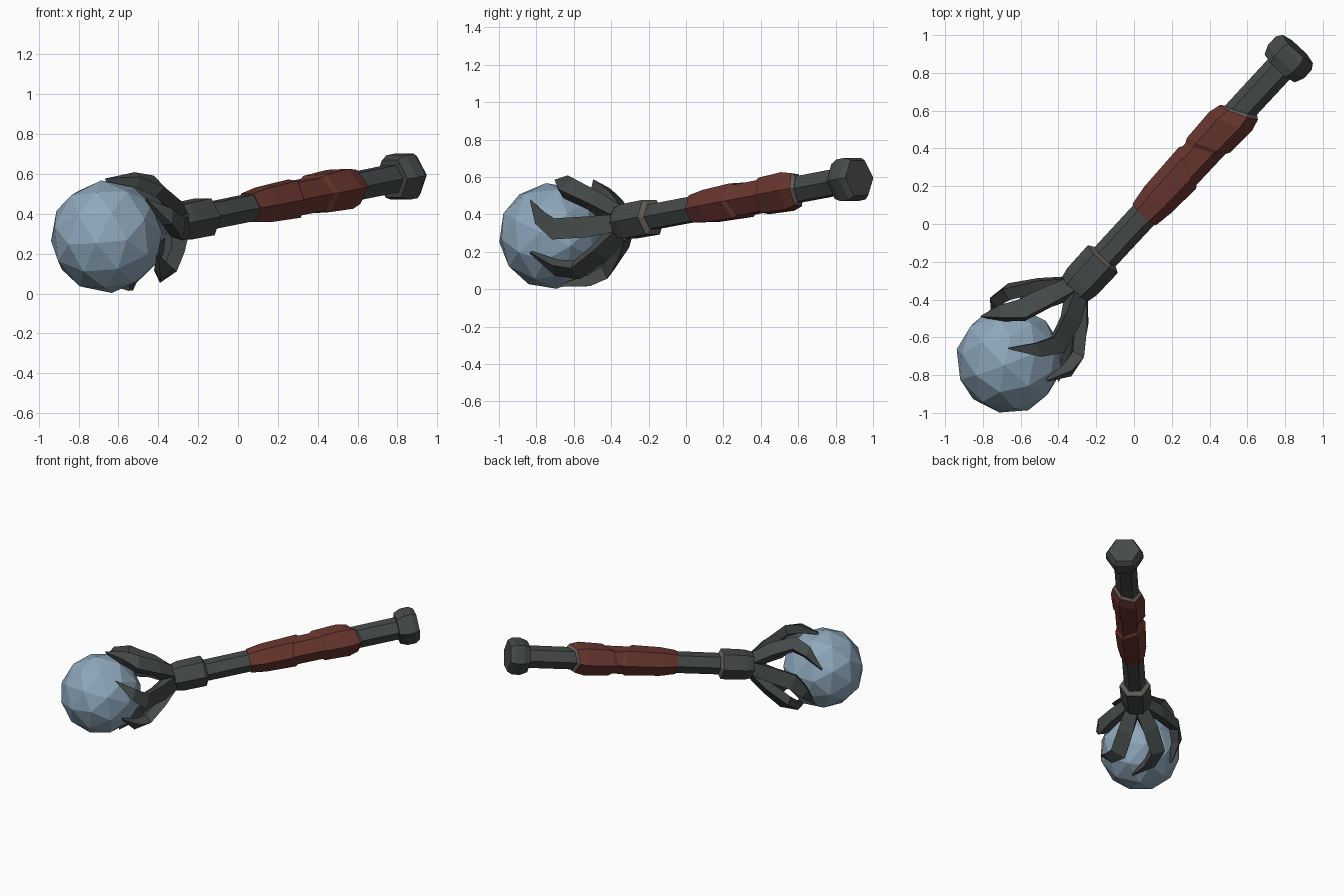
import bpy, bmesh, math
from mathutils import Vector, Matrix

if "Cube" in bpy.data.objects:
    bpy.data.objects.remove(bpy.data.objects["Cube"])

# Handle axis frame: origin at the orb centre
C = Vector((-0.66, -0.72, 0.285))
A = Vector((0.674, 0.727, 0.137)).normalized()
H = Vector((-A.y, A.x, 0)).normalized()
U = A.cross(H)
if U.z < 0:
    U = -U


def material(name, rgb):
    m = bpy.data.materials.new(name)
    m.diffuse_color = (*rgb, 1)
    m.use_nodes = True
    m.node_tree.nodes["Principled BSDF"].inputs["Base Color"].default_value = m.diffuse_color
    return m


IRON = material("dark_iron", (0.06, 0.069, 0.068))
LEATHER = material("red_leather", (0.14, 0.036, 0.028))
ORB = material("pale_blue", (0.27, 0.39, 0.50))
EDGE = material("worn_edge", (0.13, 0.11, 0.095))


def P(t, r, deg, side=0.0, lean=0.0):
    """Point at t on the axis, r out from it, offset sideways and leaned."""
    a = math.radians(deg)
    out = H * math.cos(a) + U * math.sin(a)
    tan = U * math.cos(a) - H * math.sin(a)
    return C + A * (t + lean) + out * r + tan * side


def finish(name, bm, mats):
    me = bpy.data.meshes.new(name)
    bm.to_mesh(me)
    bm.free()
    for m in mats:
        me.materials.append(m)
    ob = bpy.data.objects.new(name, me)
    bpy.context.collection.objects.link(ob)
    return ob


def loft(name, rings, mats, worn=None):
    """Skin equal-length rings of points, cap both ends."""
    bm = bmesh.new()
    vs = [[bm.verts.new(p) for p in ring] for ring in rings]
    n = len(vs[0])
    for i in range(len(vs) - 1):
        for k in range(n):
            f = bm.faces.new((vs[i][k], vs[i][(k + 1) % n],
                              vs[i + 1][(k + 1) % n], vs[i + 1][k]))
            if worn == i:
                f.material_index = 1
    bm.faces.new(vs[0][::-1])
    bm.faces.new(vs[-1])
    bmesh.ops.recalc_face_normals(bm, faces=bm.faces)
    return finish(name, bm, mats)


def hexes(profile):
    """Hexagon rings from (t, radius, slant) with the corners at the sides."""
    return [[P(t - s * math.cos(math.radians(60 * k)), r, 60 * k)
             for k in range(6)] for t, r, s in profile]


# Faceted orb
bm = bmesh.new()
rot = Matrix((H, U, A)).transposed().to_4x4()
bmesh.ops.create_icosphere(bm, subdivisions=2, radius=0.285,
                           matrix=Matrix.Translation(C) @ rot)
finish("orb", bm, [ORB])

# Handle parts
loft("shaft", hexes([(0.60, 0.075, 0), (2.16, 0.079, 0)]), [IRON])
loft("collar", hexes([(0.43, 0.075, 0), (0.49, 0.088, 0), (0.57, 0.106, 0),
                      (0.735, 0.108, 0), (0.752, 0.078, 0)]), [IRON, EDGE], worn=3)
loft("lower_wrap", hexes([(1.06, 0.084, 0), (1.17, 0.100, 0),
                          (1.40, 0.108, -0.05), (1.425, 0.092, -0.05)]), [LEATHER])
loft("middle_wrap", hexes([(1.30, 0.096, 0), (1.65, 0.098, 0)]), [LEATHER])
loft("upper_wrap", hexes([(1.53, 0.092, 0.05), (1.565, 0.110, 0.05),
                          (1.74, 0.117, 0.04), (1.805, 0.100, 0.04),
                          (1.82, 0.080, 0.04)]), [LEATHER, EDGE], worn=3)
loft("pommel", hexes([(2.125, 0.109, 0), (2.175, 0.130, 0),
                      (2.235, 0.130, 0), (2.267, 0.110, 0)]), [IRON])

# Six hooked claws whose tips all swirl the same way round the orb:
# (outer t, outer r, inner t, inner r, half width, swirl degrees, lean)
CLAW = [(0.52, 0.085, 0.45, 0.02, 0.048, 0, 0),
        (0.42, 0.180, 0.375, 0.130, 0.056, 0, 0),
        (0.275, 0.280, 0.255, 0.215, 0.055, -3, 0.015),
        (0.185, 0.300, 0.18, 0.240, 0.036, -18, 0.018),
        (0.08, 0.288, 0.085, 0.272, 0.005, -42, 0)]
for i in range(6):
    az = 3 + 60 * i
    loft("claw_%d" % (i + 1),
         [[P(to, ro, az + sw, -w, ln), P(to, ro, az + sw, w, -ln),
           P(ti, ri, az + sw, w * 0.6, -ln), P(ti, ri, az + sw, -w * 0.6, ln)]
          for to, ro, ti, ri, w, sw, ln in CLAW], [IRON])
